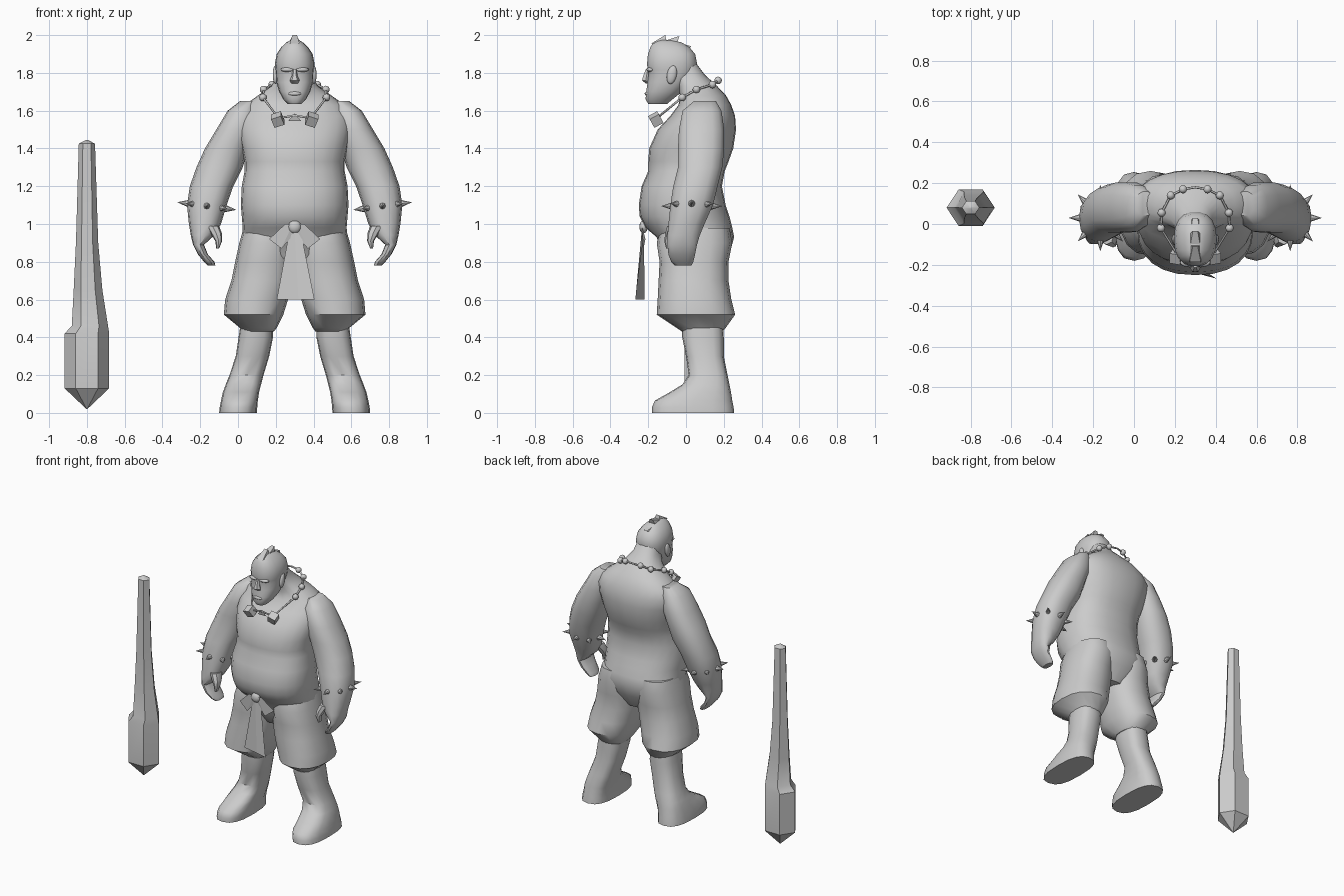
import bpy, bmesh, math
from mathutils import Vector, Matrix

CX = 0.3  # centre line of the figure


def finish(name, bm, loc=(CX, 0, 0), mirror=False, angle=40):
    bmesh.ops.recalc_face_normals(bm, faces=bm.faces[:])
    me = bpy.data.meshes.new(name)
    bm.to_mesh(me)
    bm.free()
    ob = bpy.data.objects.new(name, me)
    bpy.context.collection.objects.link(ob)
    ob.location = loc
    if mirror:
        ob.modifiers.new("mirror", 'MIRROR').use_mirror_merge = False
    bpy.ops.object.select_all(action='DESELECT')
    bpy.context.view_layer.objects.active = ob
    ob.select_set(True)
    if angle:
        bpy.ops.object.shade_smooth_by_angle(angle=math.radians(angle))
    return ob


def loft(name, rings, n=16, e=0.85, **kw):
    """Skin of rounded horizontal sections (z, x0, x1, y0, y1)."""
    bm = bmesh.new()
    power = lambda v: math.copysign(abs(v) ** e, v)
    loops = []
    for z, x0, x1, y0, y1 in rings:
        loop = []
        for i in range(n):
            a = 2 * math.pi * i / n
            loop.append(bm.verts.new(((x0 + x1) / 2 + (x1 - x0) / 2 * power(math.cos(a)),
                                      (y0 + y1) / 2 + (y1 - y0) / 2 * power(math.sin(a)), z)))
        loops.append(loop)
    for a, b in zip(loops, loops[1:]):
        for i in range(n):
            j = (i + 1) % n
            bm.faces.new((a[i], a[j], b[j], b[i]))
    bm.faces.new(loops[0])
    bm.faces.new(loops[-1])
    return finish(name, bm, **kw)


def sym(rows):
    return [(z, -w, w, y0, y1) for z, w, y0, y1 in rows]


def ball(name, c, size, mirror=False, rot=0):
    bm = bmesh.new()
    m = Matrix.Translation(c) @ Matrix.Rotation(rot, 4, 'X') @ Matrix.Diagonal((*size, 1))
    bmesh.ops.create_uvsphere(bm, u_segments=12, v_segments=8, radius=1, matrix=m)
    return finish(name, bm, mirror=mirror, angle=60)


def sheet(name, faces, mirror=False):
    bm = bmesh.new()
    for f in faces:
        bm.faces.new([bm.verts.new(p) for p in f])
    bmesh.ops.remove_doubles(bm, verts=bm.verts[:], dist=0.0001)
    return finish(name, bm, mirror=mirror, angle=0)


# torso with hunched neck
loft("torso", sym([
    (0.74, .10, -.06, .17), (0.84, .24, -.13, .23), (0.93, .28, -.155, .255), (0.98, .275, -.215, .245),
    (1.04, .28, -.245, .23), (1.10, .285, -.25, .21), (1.20, .28, -.235, .19), (1.28, .265, -.20, .205),
    (1.33, .265, -.20, .225), (1.40, .28, -.195, .25), (1.50, .30, -.15, .265), (1.57, .30, -.085, .26),
    (1.63, .265, -.04, .24), (1.68, .195, -.03, .212), (1.73, .125, -.05, .165), (1.79, .085, -.08, .10),
    (1.85, .075, -.1, .055)]), n=24)

# arms and curled hands
loft("arm", [
    (1.65, .20, .29, .04, .16), (1.60, .20, .355, -.02, .19), (1.50, .21, .415, -.04, .205),
    (1.40, .245, .475, -.045, .205), (1.30, .275, .52, -.045, .195), (1.20, .325, .555, -.07, .17),
    (1.10, .36, .57, -.085, .145), (1.00, .39, .56, -.095, .10), (0.94, .425, .55, -.10, .075),
    (0.89, .48, .538, -.10, .06), (0.84, .46, .513, -.095, .05), (0.80, .425, .48, -.08, .04),
    (0.78, .42, .46, -.06, .03)], n=14, mirror=True)
loft("thumb", [
    (0.99, .40, .47, -.10, -.01), (0.95, .385, .445, -.11, -.04), (0.91, .384, .42, -.115, -.065),
    (0.87, .40, .415, -.105, -.075)], n=8, mirror=True)

# baggy trousers, shins and feet
loft("trouser_leg", [
    (0.98, .01, .27, -.13, .23), (0.90, .0, .293, -.155, .245), (0.80, .0, .315, -.14, .225),
    (0.70, .012, .335, -.145, .225), (0.60, .035, .368, -.15, .24), (0.52, .06, .375, -.155, .26),
    (0.45, .095, .29, -.05, .21), (0.43, .11, .28, -.02, .19)], mirror=True)
loft("lower_leg", [
    (0.48, .115, .285, -.02, .195), (0.40, .115, .297, -.02, .20), (0.30, .135, .312, .0, .20),
    (0.20, .165, .345, .015, .22), (0.15, .178, .365, -.02, .23), (0.11, .188, .38, -.085, .238),
    (0.065, .195, .39, -.165, .245), (0.03, .198, .397, -.18, .252), (0.0, .2, .4, -.18, .255)],
    e=.75, mirror=True)

# head and facial features
loft("head", sym([
    (1.635, .035, -.20, -.10), (1.66, .06, -.215, -.07), (1.70, .082, -.212, -.02), (1.75, .097, -.205, .02),
    (1.795, .10, -.20, .05), (1.815, .102, -.205, .055), (1.85, .105, -.208, .06), (1.90, .095, -.203, .05),
    (1.935, .072, -.19, .02), (1.96, .046, -.175, -.02), (1.975, .02, -.145, -.075)]), n=18)
loft("nose", sym([(1.745, .018, -.215, -.19), (1.76, .026, -.236, -.19), (1.785, .015, -.228, -.19),
                  (1.82, .011, -.214, -.19)]), n=6)
ball("brow", (.035, -.188, 1.817), (.04, .022, .013), mirror=True)
ball("lips", (0, -.205, 1.69), (.035, .014, .012))
ball("ear", (.102, -.075, 1.79), (.014, .026, .05), mirror=True, rot=-.2)

# mohawk made of overlapping tufts
for y0, z0, y1, z1, y2, z2 in [(-.185, 1.955, -.11, 2.0, -.10, 1.955),
                               (-.12, 1.968, -.035, 1.995, -.05, 1.95),
                               (-.06, 1.966, .03, 1.94, .005, 1.925)]:
    l, r = -.027, .027
    top = [(l, y0, z0), (r, y0, z0), (.012, y1, z1), (-.012, y1, z1)]
    back = [(-.012, y1, z1), (.012, y1, z1), (r, y2, z2), (l, y2, z2)]
    sides = [[(s, y0, z0), (math.copysign(.012, s), y1, z1), (s, y2, z2)] for s in (l, r)]
    sheet("mohawk_tuft", [top, back] + sides)

# necklace cord, beads, blocks and tooth
half = [(.0, .18, 1.765), (.06, .17, 1.76), (.12, .14, 1.738), (.165, .055, 1.712),
        (.168, -.02, 1.67), (.085, -.155, 1.56), (0, -.16, 1.575)]
cu = bpy.data.curves.new("necklace_cord", 'CURVE')
cu.dimensions = '3D'
cu.bevel_depth = .006
cu.bevel_resolution = 1
sp = cu.splines.new('POLY')
pts = half + [(-x, y, z) for x, y, z in half[-2:0:-1]]
sp.points.add(len(pts) - 1)
for p, c in zip(sp.points, pts):
    p.co = (*c, 1)
sp.use_cyclic_u = True
cord = bpy.data.objects.new("necklace_cord", cu)
cord.location.x = CX
bpy.context.collection.objects.link(cord)
for p in half[1:5]:
    ball("necklace_bead", p, (.02, .02, .02), mirror=True)
bm = bmesh.new()
bmesh.ops.create_cube(bm, size=.055, matrix=Matrix.Translation((.09, -.16, 1.553))
                      @ Matrix.Rotation(.5, 4, 'X') @ Matrix.Rotation(.35, 4, 'Y'))
finish("necklace_block", bm, mirror=True, angle=0)
sheet("necklace_tooth", [[(-.035, -.155, 1.545), (.035, -.155, 1.545), (0, -.165, 1.585)]])

# spiked bracelets
bm = bmesh.new()
for i in range(8):
    a = 2 * math.pi * i / 8
    d = Vector((math.cos(a), math.sin(a), .12 * math.cos(a))).normalized()
    c = Vector((.465 + .112 * d.x, .03 + .118 * d.y, 1.095 + .015 * d.x))
    m = Matrix.Translation(c + d * .015) @ d.to_track_quat('Z', 'Y').to_matrix().to_4x4()
    bmesh.ops.create_cone(bm, segments=8, radius1=.02, radius2=0, depth=.06, cap_ends=True, matrix=m)
finish("bracelet_spikes", bm, mirror=True)

# loincloth: knot, bow wings and pleated flap
ball("loincloth_knot", (0, -.225, .985), (.035, .022, .035))
sheet("loincloth_wing", [[(.01, -.235, 1.0), (.05, -.235, 1.0), (.135, -.215, .92), (.07, -.225, .87)],
                         [(.01, -.235, 1.0), (.07, -.225, .87), (.0, -.225, .95)]], mirror=True)
sheet("loincloth_flap", [
    [(-.03, -.222, .95), (.0, -.235, .96), (.02, -.245, .6), (-.095, -.22, .6)],
    [(.0, -.235, .96), (.035, -.222, .95), (.105, -.268, .6), (.02, -.245, .6)]])

# six-sided club standing beside the figure
loft("club", [(0.02, -.002, .002, -.002, .002), (0.13, -.118, .118, -.103, .103),
              (0.42, -.118, .118, -.103, .103), (0.46, -.08, .112, -.09, .09), (0.65, -.07, .082, -.068, .068),
              (0.90, -.058, .06, -.052, .052), (1.425, -.043, .043, -.037, .037),
              (1.445, -.005, .005, -.005, .005)], n=6, e=1, loc=(-.8, .08, 0), angle=35)
